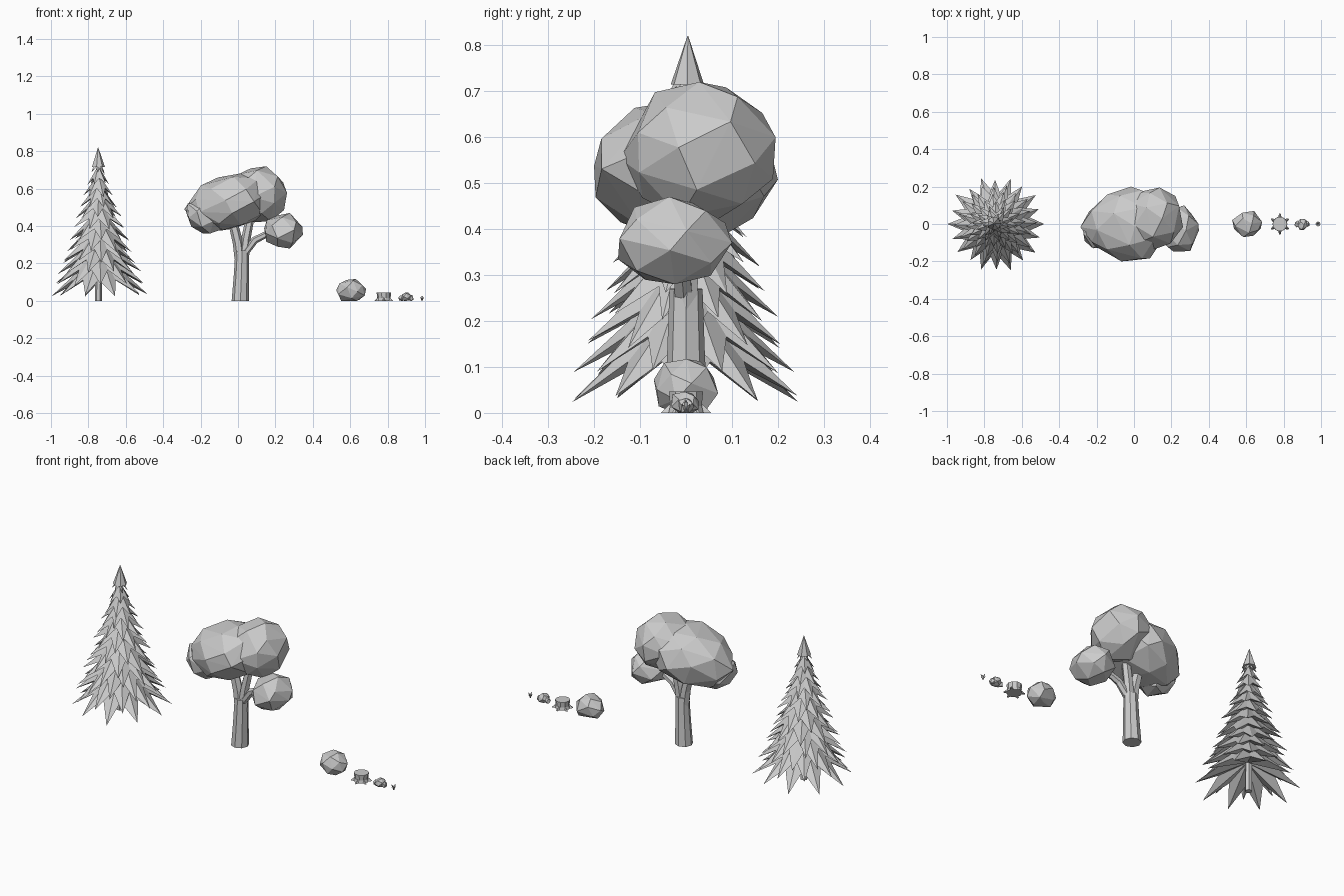
import bpy, bmesh, math, random
from mathutils import Vector

if "Cube" in bpy.data.objects:
    bpy.data.objects.remove(bpy.data.objects["Cube"])
random.seed(7)


def finish(bm, name):
    bmesh.ops.recalc_face_normals(bm, faces=bm.faces)
    me = bpy.data.meshes.new(name)
    bm.to_mesh(me)
    bm.free()
    ob = bpy.data.objects.new(name, me)
    bpy.context.collection.objects.link(ob)
    return ob


def blob(name, lo, hi, n, jitter=0.06, tilt=0.0, floor=False, taper=0.0):
    """Faceted lump filling the box lo..hi: hull of spread points."""
    pts = []
    for i in range(n):
        z = 1 - 2 * (i + 0.5) / n
        r = math.sqrt(1 - z * z)
        a = i * 2.39996 + random.uniform(-.2, .2)
        p = Vector((r * math.cos(a), r * math.sin(a), z)) * random.uniform(1 - jitter, 1 + jitter)
        p.y *= 1 + taper * p.x
        p.z += tilt * p.x
        if floor:
            p.z = max(p.z, -0.75)
        pts.append(p)
    bm = bmesh.new()
    for p in pts:
        q = []
        for k in range(3):
            a, b = min(v[k] for v in pts), max(v[k] for v in pts)
            q.append(lo[k] + (p[k] - a) / (b - a) * (hi[k] - lo[k]))
        bm.verts.new(q)
    bmesh.ops.convex_hull(bm, input=bm.verts)
    loose = [v for v in bm.verts if not v.link_faces]
    bmesh.ops.delete(bm, geom=loose, context='VERTS')
    return finish(bm, name)


def tube(name, path, sides):
    """Faceted limb through (x, y, z, radius) stations."""
    bm = bmesh.new()
    rings = []
    P = [Vector(p[:3]) for p in path]
    for i, p in enumerate(path):
        d = P[min(i + 1, len(P) - 1)] - P[max(i - 1, 0)]
        if i == 0:
            d = Vector((0, 0, 1))
        u = Vector((0, 1, 0)).cross(d).normalized()
        w = d.normalized().cross(u)
        rings.append([bm.verts.new(P[i] + p[3] * (u * math.cos(t) + w * math.sin(t)))
                      for t in (2 * math.pi * k / sides for k in range(sides))])
    for a, b in zip(rings, rings[1:]):
        for k in range(sides):
            j = (k + 1) % sides
            bm.faces.new((a[k], a[j], b[j], b[k]))
    bm.faces.new(rings[0])
    bm.faces.new(rings[-1])
    return finish(bm, name)


def star_skirt(name, cx, cy, z, r, h, n, phase):
    """Drooping ring of pointed boughs with a hollow underside."""
    bm = bmesh.new()
    top = bm.verts.new((cx, cy, z + h))
    under = bm.verts.new((cx, cy, z + h * 0.55))
    ring = []
    for k in range(2 * n):
        a = phase + math.pi * k / n
        if k % 2 == 0:
            rr, zz = r * random.uniform(.94, 1.0), z + random.uniform(-.008, .01)
        else:
            a += random.uniform(-.05, .05)
            rr, zz = r * 0.56, z + h * 0.34
        ring.append(bm.verts.new((cx + rr * math.cos(a), cy + rr * math.sin(a), zz)))
    for k in range(2 * n):
        a, b = ring[k], ring[(k + 1) % (2 * n)]
        bm.faces.new((top, a, b))
        bm.faces.new((under, b, a))
    return finish(bm, name)


# Fir tree: trunk, stacked boughs, pointed top
FX = -0.738
tube("fir_trunk", [(FX - .008, 0, 0, .019), (FX - .008, 0, .4, .015), (FX - .008, 0, .75, .006)], 6)
LAYERS = 12
for i in range(LAYERS):
    t = i / (LAYERS - 1)
    star_skirt(f"fir_boughs_{i}", FX - .010 * t, 0, 0.03 + 0.65 * t, 0.27 * (1 - t) + 0.042 * t,
               0.24 * (1 - t) + 0.09 * t, 10 if t < .3 else 8 if t < .75 else 6,
               math.pi + i * 0.33)
tube("fir_tip", [(FX - .010, 0.003, .715, .037), (FX - .010, 0.004, .82, .001)], 7)

# Round tree: trunk, three limbs, leafy lumps
tube("tree_trunk", [(.013, 0, 0, .047), (.018, 0, .13, .041), (.022, 0, .27, .036)], 8)
tube("limb_left", [(.012, 0, .22, .03), (0, 0, .31, .028), (-.035, 0, .45, .024)], 6)
tube("limb_right", [(.03, 0, .22, .028), (.042, .005, .33, .025), (.07, .015, .47, .022)], 6)
tube("limb_side", [(.035, -.005, .25, .022), (.09, -.01, .325, .02), (.18, -.02, .37, .016)], 6)
blob("crown_main", (-.287, -.2, .375), (.18, .2, .68), 34, .03, .2, taper=.22)
blob("crown_back", (-.04, -.145, .42), (.262, .195, .72), 28, .04)
blob("crown_side", (.14, -.148, .28), (.347, .1, .47), 22, .05)
blob("crown_low", (-.278, -.13, .36), (-.08, .05, .53), 20, .05, -.3)

# Large rock
blob("large_rock", (.525, -.07, 0), (.685, .07, .117), 20, .07, floor=True)

# Stump with flared roots
tube("stump", [(.78, 0, 0, .040), (.78, 0, .015, .036), (.78, 0, .046, .039)], 10)
for k in range(6):
    a = 2 * math.pi * k / 6 + math.pi / 6
    c, s = math.cos(a), math.sin(a)
    bm = bmesh.new()
    for d, w, z in ((.028, .012, 0), (.028, -.012, 0), (.032, 0, .022), (.055, .004, 0), (.055, -.004, 0)):
        bm.verts.new((.78 + d * c - w * s, d * s + w * c, z))
    bmesh.ops.convex_hull(bm, input=bm.verts)
    finish(bm, f"stump_root_{k}")

# Small stones
blob("stone_mid", (.875, -.032, 0), (.925, .028, .046), 16, .07, floor=True)
blob("stone_left", (.858, -.018, 0), (.89, .018, .03), 12, .07, floor=True)
blob("stone_right", (.91, -.016, 0), (.938, .018, .032), 12, .07, floor=True)

# Grass tuft of bent, tapering blades
bm = bmesh.new()
for k in range(8):
    a = 2 * math.pi * k / 8
    c, s = math.cos(a), math.sin(a)
    reach, h = (.014, .02) if k % 2 else (.016, .029)
    pts = [(0, -.003, 0), (0, .003, 0), (reach * .55, .004, h * .75), (reach * .55, -.004, h * .75), (reach, 0, h)]
    v = [bm.verts.new((.984 + d * c - w * s, d * s + w * c, z)) for d, w, z in pts]
    bm.faces.new(v[:4])
    bm.faces.new((v[3], v[2], v[4]))
finish(bm, "grass_tuft")
